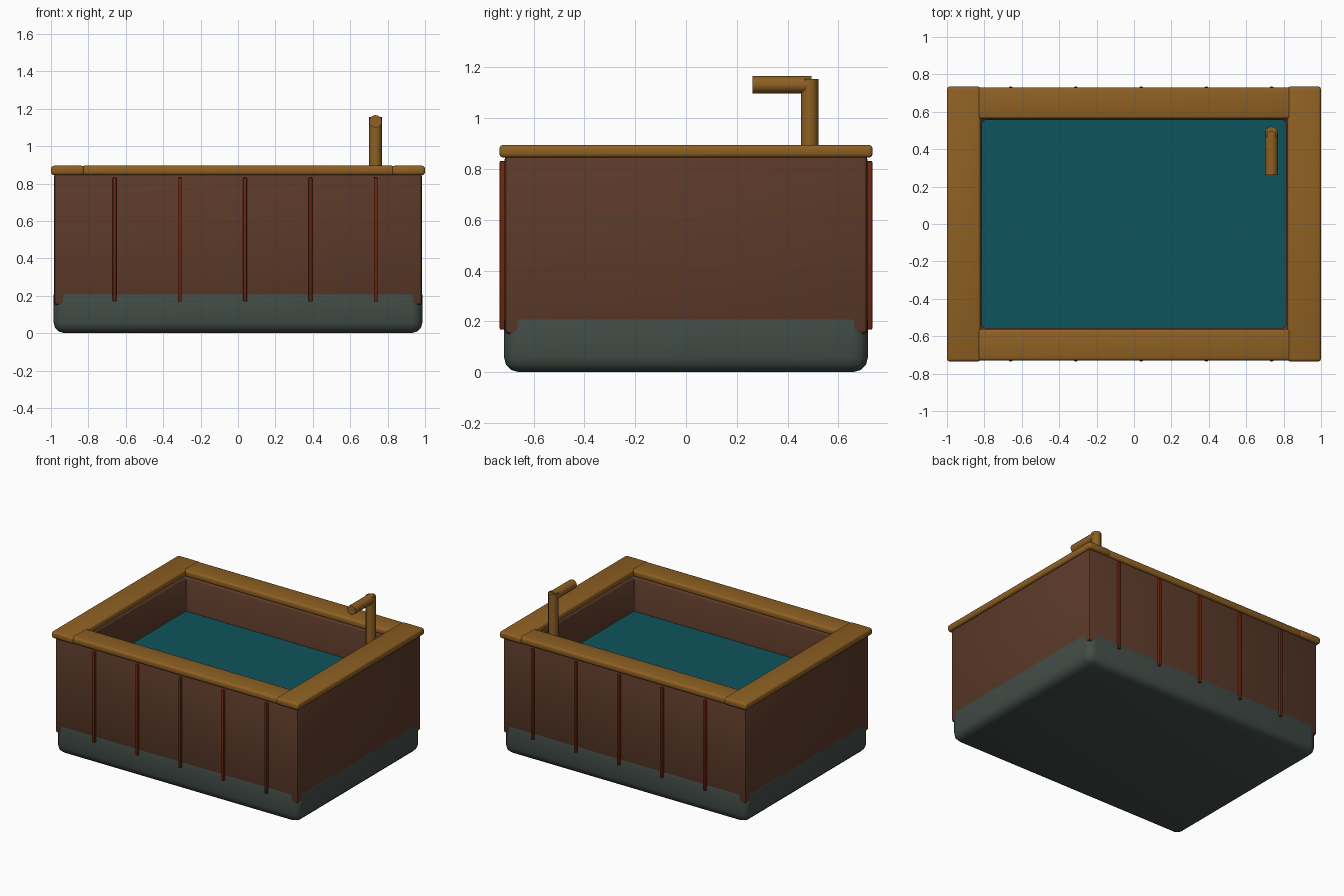
import bpy, bmesh, math
from mathutils import Matrix, Vector

if "Cube" in bpy.data.objects:
    bpy.data.objects.remove(bpy.data.objects["Cube"])


def mat(name, r, g, b):
    lin = [((c / 255 + 0.055) / 1.055) ** 2.4 for c in (r, g, b)]
    m = bpy.data.materials.new(name)
    m.diffuse_color = (*lin, 1)
    m.use_nodes = True
    m.node_tree.nodes["Principled BSDF"].inputs["Base Color"].default_value = m.diffuse_color
    return m


WOOD = mat("brown wood", 92, 58, 41)
RIM = mat("golden wood", 142, 96, 35)
STONE = mat("grey stone", 66, 76, 71)
WATER = mat("teal water", 15, 83, 93)
RIB = mat("red wood", 108, 38, 16)


def finish(bm, name, material, bevel=0, segments=2):
    bmesh.ops.recalc_face_normals(bm, faces=bm.faces)
    if bevel:
        edges = [e for e in bm.edges if e.calc_face_angle(0) > 1]
        bmesh.ops.bevel(bm, geom=edges, offset=bevel, segments=segments,
                        profile=0.5, affect='EDGES', clamp_overlap=True)
    me = bpy.data.meshes.new(name)
    bm.to_mesh(me)
    bm.free()
    me.materials.append(material)
    ob = bpy.data.objects.new(name, me)
    bpy.context.collection.objects.link(ob)
    bpy.context.view_layer.objects.active = ob
    bpy.ops.object.select_all(action='DESELECT')
    ob.select_set(True)
    bpy.ops.object.shade_smooth_by_angle(angle=math.radians(35))
    return ob


def box(name, lo, hi, material, bevel=0, segments=2):
    bm = bmesh.new()
    lo, hi = Vector(lo), Vector(hi)
    bmesh.ops.create_cube(bm, size=1, matrix=Matrix.Translation((lo + hi) / 2)
                          @ Matrix.Diagonal((*(hi - lo), 1)))
    return finish(bm, name, material, bevel, segments)


def pipe(name, a, b, radius, material, sides=12):
    a, b = Vector(a), Vector(b)
    d = b - a
    bm = bmesh.new()
    bmesh.ops.create_cone(bm, cap_ends=True, segments=sides, radius1=radius,
                          radius2=radius, depth=d.length,
                          matrix=Matrix.Translation((a + b) / 2)
                          @ d.to_track_quat('Z', 'Y').to_matrix().to_4x4())
    return finish(bm, name, material)


# stone base, its top sits inside the walls
box("stone_base", (-0.987, -0.717, 0), (0.987, 0.717, 0.26), STONE, 0.06, 3)

# tub walls: one hollow rectangular ring
bm = bmesh.new()
rings = []
for x, y in ((0.985, 0.715), (0.812, 0.556)):
    for z in (0.15, 0.855):
        rings.append([bm.verts.new((sx * x, sy * y, z))
                      for sx, sy in ((-1, -1), (1, -1), (1, 1), (-1, 1))])
ob, ot, ib, it = rings
for p, q in ((ob, ot), (ot, it), (it, ib), (ib, ob)):
    for i in range(4):
        j = (i + 1) % 4
        bm.faces.new((p[i], p[j], q[j], q[i]))
finish(bm, "tub_walls", WOOD, 0.018, 2)

# water surface
box("water", (-0.83, -0.58, 0.56), (0.83, 0.58, 0.6), WATER)

# rim boards
for s, n in ((-1, "left"), (1, "right")):
    xs = sorted((s * 0.82, s * 1.0))
    box(n + "_rim", (xs[0], -0.735, 0.845), (xs[1], 0.735, 0.895), RIM, 0.016, 3)
for s, n in ((-1, "front"), (1, "back")):
    ys = sorted((s * 0.562, s * 0.73))
    box(n + "_rim", (-0.84, ys[0], 0.845), (0.84, ys[1], 0.895), RIM, 0.016, 3)

# thin upright ribs on front and back
for s, n in ((-1, "front"), (1, "back")):
    ys = sorted((s * 0.70, s * 0.734))
    for i in range(5):
        x = -0.66 + i * 0.349
        box(f"{n}_rib_{i + 1}", (x - 0.01, ys[0], 0.168), (x + 0.01, ys[1], 0.832),
            RIB, 0.005, 2)

# water spout
pipe("spout_post", (0.735, 0.487, 0.58), (0.735, 0.487, 1.155), 0.034, RIM)
pipe("spout_arm", (0.735, 0.262, 1.132), (0.735, 0.495, 1.132), 0.034, RIM)
